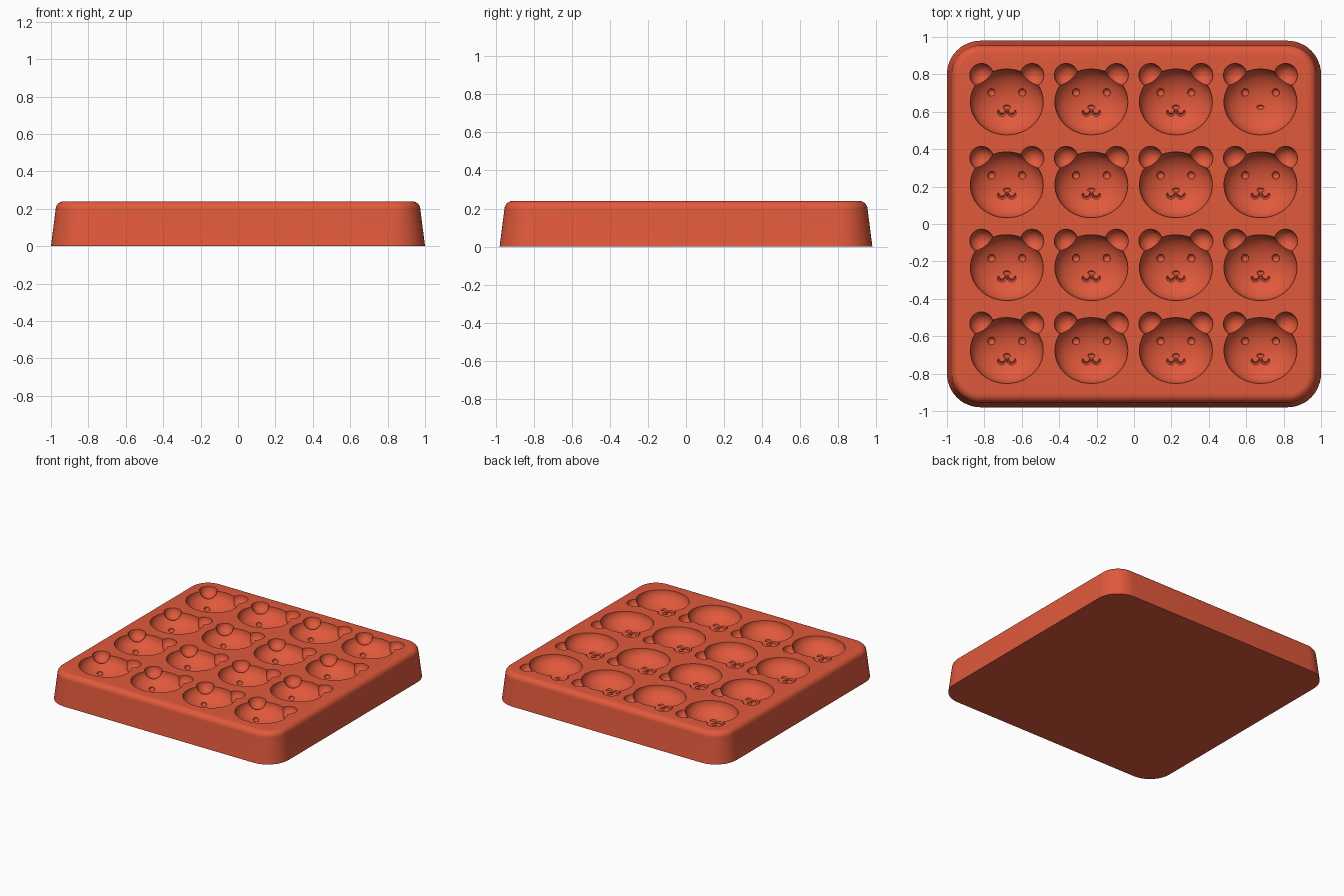
import bpy
import bmesh
from math import sin, cos, pi, sqrt, radians
from mathutils import Matrix, Vector

cube = bpy.data.objects.get("Cube")
if cube:
    bpy.data.objects.remove(cube, do_unlink=True)

HEIGHT = 0.24
HALF_X, HALF_Y = 1.0, 0.98
CORNER = 0.18
HEAD = Vector((0.195, 0.176, 0.115))   # head hollow radii
CELLS = [Vector((-0.002 + 0.452 * (i - 1.5), -0.012 + 0.443 * (j - 1.5), HEIGHT))
         for i in range(4) for j in range(4)]

clay = bpy.data.materials.new("terracotta red")
clay.use_nodes = True
clay.diffuse_color = (0.75, 0.1, 0.045, 1)
clay.node_tree.nodes["Principled BSDF"].inputs["Base Color"].default_value = clay.diffuse_color


def make_object(name, bm):
    bmesh.ops.recalc_face_normals(bm, faces=bm.faces)
    mesh = bpy.data.meshes.new(name)
    bm.to_mesh(mesh)
    bm.free()
    mesh.materials.append(clay)
    obj = bpy.data.objects.new(name, mesh)
    bpy.context.collection.objects.link(obj)
    return obj


def on_head(x, y):
    """Point on the hollow's wall at an offset from the head centre."""
    return Vector((x, y, -HEAD.z * sqrt(1 - (x / HEAD.x) ** 2 - (y / HEAD.y) ** 2)))


def rounded_ring(bm, inset, z, steps=12):
    r = CORNER - inset
    ring = []
    for k, (sx, sy) in enumerate(((1, 1), (-1, 1), (-1, -1), (1, -1))):
        for s in range(steps + 1):
            a = (k + s / steps) * pi / 2
            ring.append(bm.verts.new((sx * (HALF_X - CORNER) + r * cos(a),
                                      sy * (HALF_Y - CORNER) + r * sin(a), z)))
    return ring


# Tapered tray body with a rounded top rim
bm = bmesh.new()
profile = [(0, 0), (0.025, HEIGHT - 0.045)]
for s in range(1, 9):
    a = s / 8 * pi / 2
    profile.append((0.025 + 0.045 * (1 - cos(a)), HEIGHT - 0.045 * (1 - sin(a))))
rings = [rounded_ring(bm, *p) for p in profile]
for low, high in zip(rings, rings[1:]):
    for i in range(len(low)):
        j = (i + 1) % len(low)
        bm.faces.new((low[i], low[j], high[j], high[i]))
bm.faces.new(rings[0])
bm.faces.new(rings[-1])
tray = make_object("mold_tray", bm)


def ellipsoids(name, centers, radii, segments, rings):
    """One ellipsoid cutter at each given offset in every cell."""
    bm = bmesh.new()
    scale = Matrix.Diagonal((*radii, 1))
    for cell in CELLS:
        for c in centers:
            bmesh.ops.create_uvsphere(bm, u_segments=segments, v_segments=rings, radius=1,
                                      matrix=Matrix.Translation(cell + c) @ scale)
    return make_object(name, bm)


def mouth_arcs(name, side):
    """A capsule bent into one half of the mouth."""
    bm = bmesh.new()
    for cell in CELLS:
        new = bmesh.ops.create_uvsphere(bm, u_segments=10, v_segments=16, radius=1)["verts"]
        for v in new:
            a = -pi / 2 + v.co.z * radians(110)
            r = 0.019 + 0.009 * v.co.x
            base = on_head(side * 0.026 + r * cos(a), -0.05 + r * sin(a))
            v.co = cell + base + Vector((0, 0, 0.012 * v.co.y))
    return make_object(name, bm)


# Hollows: head, ears, eyes, nose and mouth
cutters = [
    ellipsoids("head_hollows", [Vector((0, 0, 0))], HEAD, 64, 32),
    ellipsoids("ear_hollows", [Vector((s * 0.135, 0.143, 0)) for s in (-1, 1)],
               (0.063,) * 3, 32, 16),
    ellipsoids("eye_dents", [on_head(s * 0.082, 0.051) for s in (-1, 1)],
               (0.021,) * 3, 16, 10),
    ellipsoids("nose_dents", [on_head(0, -0.028)], (0.02, 0.012, 0.015), 16, 10),
    mouth_arcs("left_mouth_dents", 1),
    mouth_arcs("right_mouth_dents", -1),
]

bpy.ops.object.select_all(action='DESELECT')
bpy.context.view_layer.objects.active = tray
tray.select_set(True)
for cutter in cutters:
    cutter.hide_render = True
    mod = tray.modifiers.new(cutter.name, 'BOOLEAN')
    mod.operation = 'DIFFERENCE'
    mod.solver = 'EXACT'
    mod.object = cutter
    bpy.ops.object.modifier_apply(modifier=mod.name)
    bpy.data.objects.remove(cutter, do_unlink=True)

bpy.ops.object.shade_smooth_by_angle(angle=radians(35))
